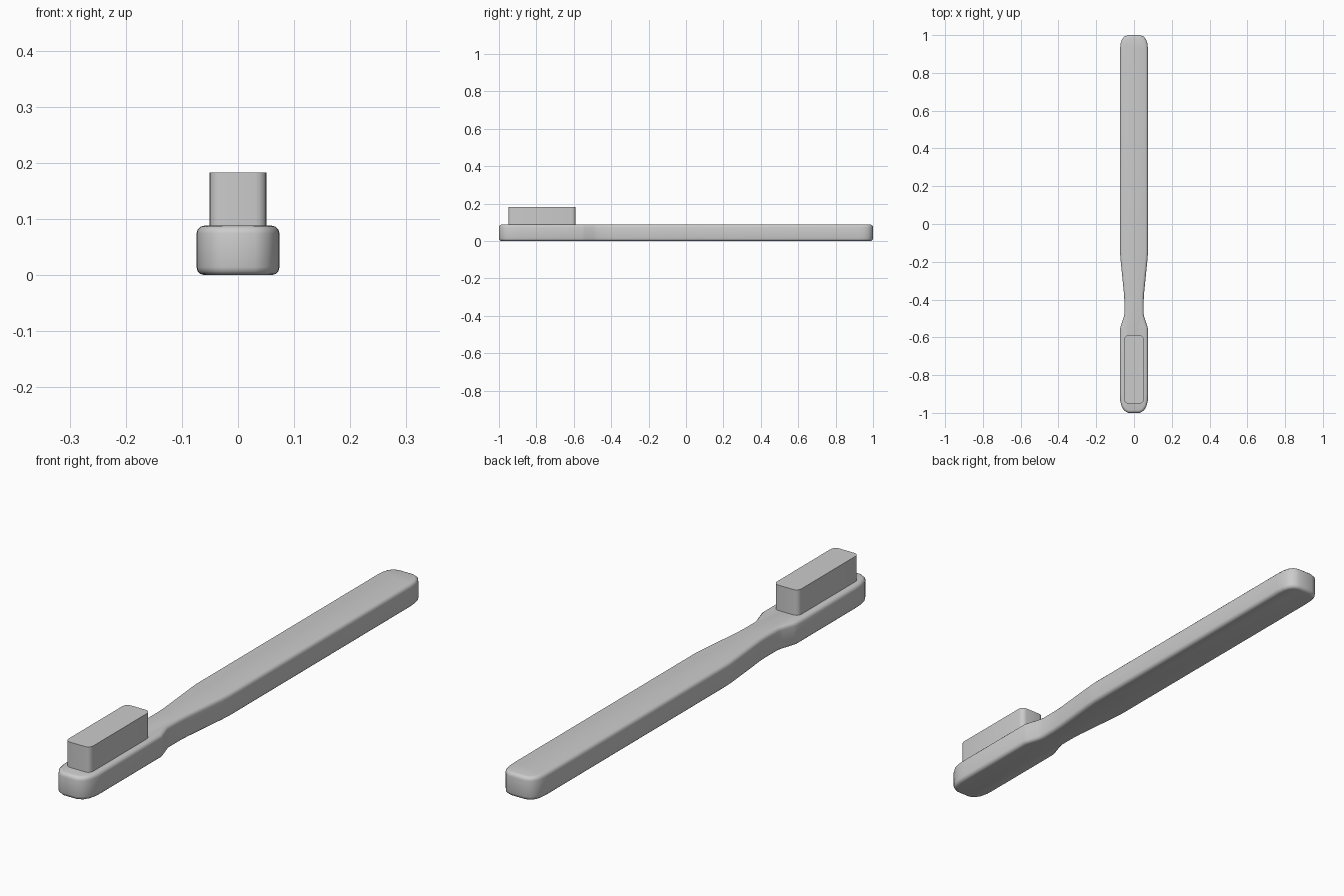
import bpy, bmesh, math

if "Cube" in bpy.data.objects:
    bpy.data.objects.remove(bpy.data.objects["Cube"])


def prism(name, outline, z0, z1):
    """Extrude a closed xy outline from z0 to z1."""
    bm = bmesh.new()
    face = bm.faces.new([bm.verts.new((x, y, z0)) for x, y in outline])
    top = bmesh.ops.extrude_face_region(bm, geom=[face])
    verts = [g for g in top["geom"] if isinstance(g, bmesh.types.BMVert)]
    bmesh.ops.translate(bm, verts=verts, vec=(0, 0, z1 - z0))
    bmesh.ops.recalc_face_normals(bm, faces=bm.faces)
    mesh = bpy.data.meshes.new(name)
    bm.to_mesh(mesh)
    bm.free()
    obj = bpy.data.objects.new(name, mesh)
    bpy.context.collection.objects.link(obj)
    return obj


def smooth(obj, degrees):
    bpy.ops.object.select_all(action='DESELECT')
    obj.select_set(True)
    bpy.context.view_layer.objects.active = obj
    bpy.ops.object.shade_smooth_by_angle(angle=math.radians(degrees))


def mirrored(half):
    return half + [(-x, y) for x, y in reversed(half)]


# Handle with narrow neck and rounded head, softened along top and bottom
half = [(0.03, -1.0), (0.052, -0.988), (0.066, -0.965), (0.073, -0.935),
        (0.074, -0.9), (0.074, -0.555), (0.07, -0.54), (0.055, -0.495),
        (0.051, -0.475), (0.051, -0.41), (0.053, -0.37), (0.071, -0.19),
        (0.074, -0.15), (0.074, 0.92), (0.072, 0.95), (0.066, 0.973),
        (0.052, 0.992), (0.03, 1.0)]
handle = prism("handle", mirrored(half), 0.0, 0.088)
bevel = handle.modifiers.new("soft_edges", 'BEVEL')
bevel.width = 0.014
bevel.segments = 3
bevel.limit_method = 'ANGLE'
bevel.angle_limit = math.radians(60)
bpy.context.view_layer.objects.active = handle
handle.select_set(True)
bpy.ops.object.modifier_apply(modifier=bevel.name)
smooth(handle, 50)

# Bristle block with rounded vertical corners and a flat top
r, hx, y0, y1 = 0.02, 0.051, -0.95, -0.59
outline = []
for cx, cy, start in ((hx - r, y0 + r, -90), (hx - r, y1 - r, 0),
                      (r - hx, y1 - r, 90), (r - hx, y0 + r, 180)):
    for i in range(5):
        a = math.radians(start + i * 22.5)
        outline.append((cx + r * math.cos(a), cy + r * math.sin(a)))
bristles = prism("bristles", outline, 0.08, 0.183)
smooth(bristles, 40)
